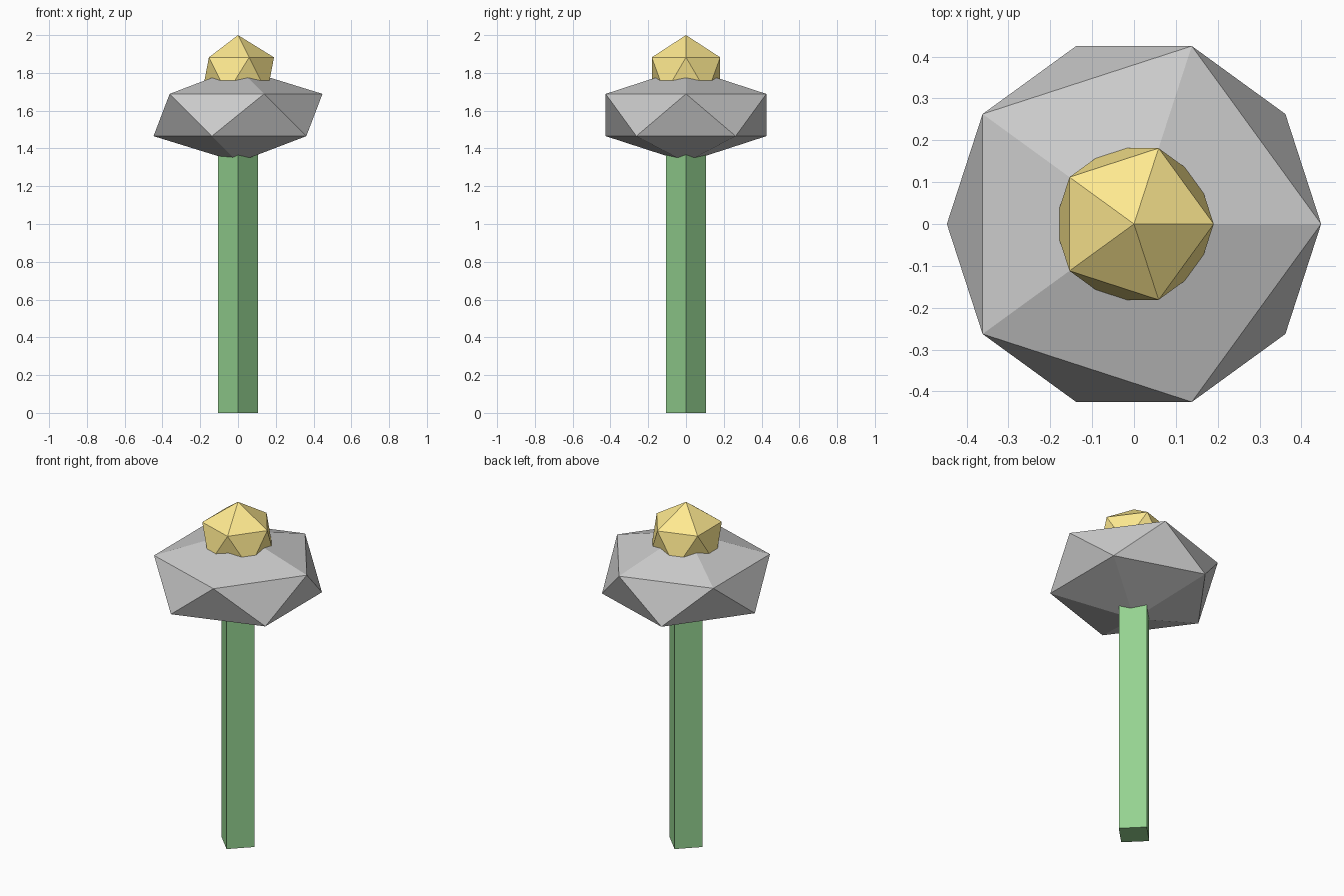
import bpy

if "Cube" in bpy.data.objects:
    bpy.data.objects.remove(bpy.data.objects["Cube"])


def paint(obj, name, color):
    mat = bpy.data.materials.new(name)
    mat.diffuse_color = color
    mat.use_nodes = True
    mat.node_tree.nodes["Principled BSDF"].inputs["Base Color"].default_value = mat.diffuse_color
    obj.data.materials.append(mat)


def faceted_ball(name, z, radius, height_scale=1.0):
    bpy.ops.mesh.primitive_ico_sphere_add(subdivisions=1, radius=radius, location=(0, 0, z))
    obj = bpy.context.object
    obj.name = name
    obj.scale.z = height_scale
    bpy.ops.object.transform_apply(location=False, rotation=False, scale=True)
    return obj


# Square stem, corners pointing along the axes, ending inside the petals
STEM_TOP = 1.5
bpy.ops.mesh.primitive_cylinder_add(vertices=4, radius=0.106, depth=STEM_TOP,
                                    location=(0, 0, STEM_TOP / 2))
stem = bpy.context.object
stem.name = "stem"
paint(stem, "stem_green", (0.3, 0.65, 0.28, 1))

# Flattened petal mass
faceted_ball("petals", 1.577, 0.5, 0.5)

# Yellow flower centre, its tip at z = 2
CENTRE_RADIUS = 0.213
centre = faceted_ball("flower_centre", 2 - CENTRE_RADIUS, CENTRE_RADIUS)
paint(centre, "centre_yellow", (1.0, 0.82, 0.28, 1))
